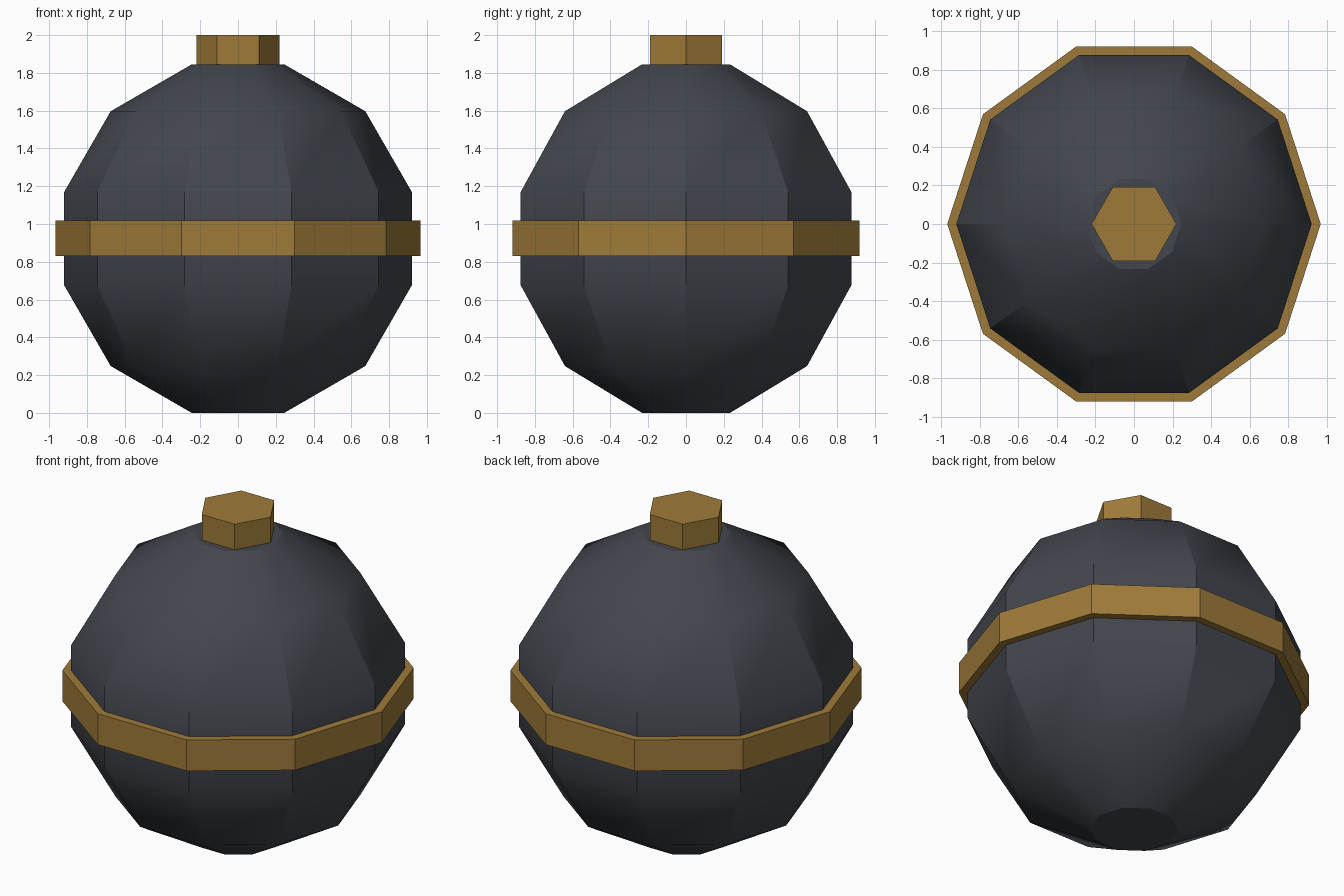
import bpy, bmesh, math

if "Cube" in bpy.data.objects:
    bpy.data.objects.remove(bpy.data.objects["Cube"])


def material(name, rgb):
    m = bpy.data.materials.new(name)
    m.diffuse_color = (*rgb, 1)
    m.use_nodes = True
    m.node_tree.nodes["Principled BSDF"].inputs["Base Color"].default_value = m.diffuse_color
    return m


def lathe(name, profile, sides, mat):
    """Closed solid from (radius, height) rings, first corner on +x."""
    bm = bmesh.new()
    rings = [[bm.verts.new((r * math.cos(2 * math.pi * i / sides),
                            r * math.sin(2 * math.pi * i / sides), z))
              for i in range(sides)] for r, z in profile]
    for low, high in zip(rings, rings[1:]):
        for i in range(sides):
            j = (i + 1) % sides
            bm.faces.new((low[i], low[j], high[j], high[i]))
    bm.faces.new(rings[0][::-1])
    bm.faces.new(rings[-1])
    mesh = bpy.data.meshes.new(name)
    bm.to_mesh(mesh)
    bm.free()
    mesh.materials.append(mat)
    obj = bpy.data.objects.new(name, mesh)
    bpy.context.collection.objects.link(obj)
    return obj


charcoal = material("charcoal", (0.055, 0.061, 0.075))
brass = material("brass", (0.345, 0.195, 0.041))

# Round body: smooth sides, flat top and bottom
body = lathe("body", [(0.245, 0), (0.674, 0.248), (0.92, 0.675),
                      (0.92, 1.17), (0.674, 1.597), (0.245, 1.845)], 10, charcoal)
bpy.ops.object.select_all(action='DESELECT')
body.select_set(True)
bpy.context.view_layer.objects.active = body
bpy.ops.object.shade_smooth_by_angle(angle=math.radians(31))

# Belt around the middle
lathe("belt", [(0.967, 0.83), (0.967, 1.018)], 10, brass)

# Hexagonal plug on top
lathe("plug", [(0.22, 1.835), (0.22, 2.0)], 6, brass)
